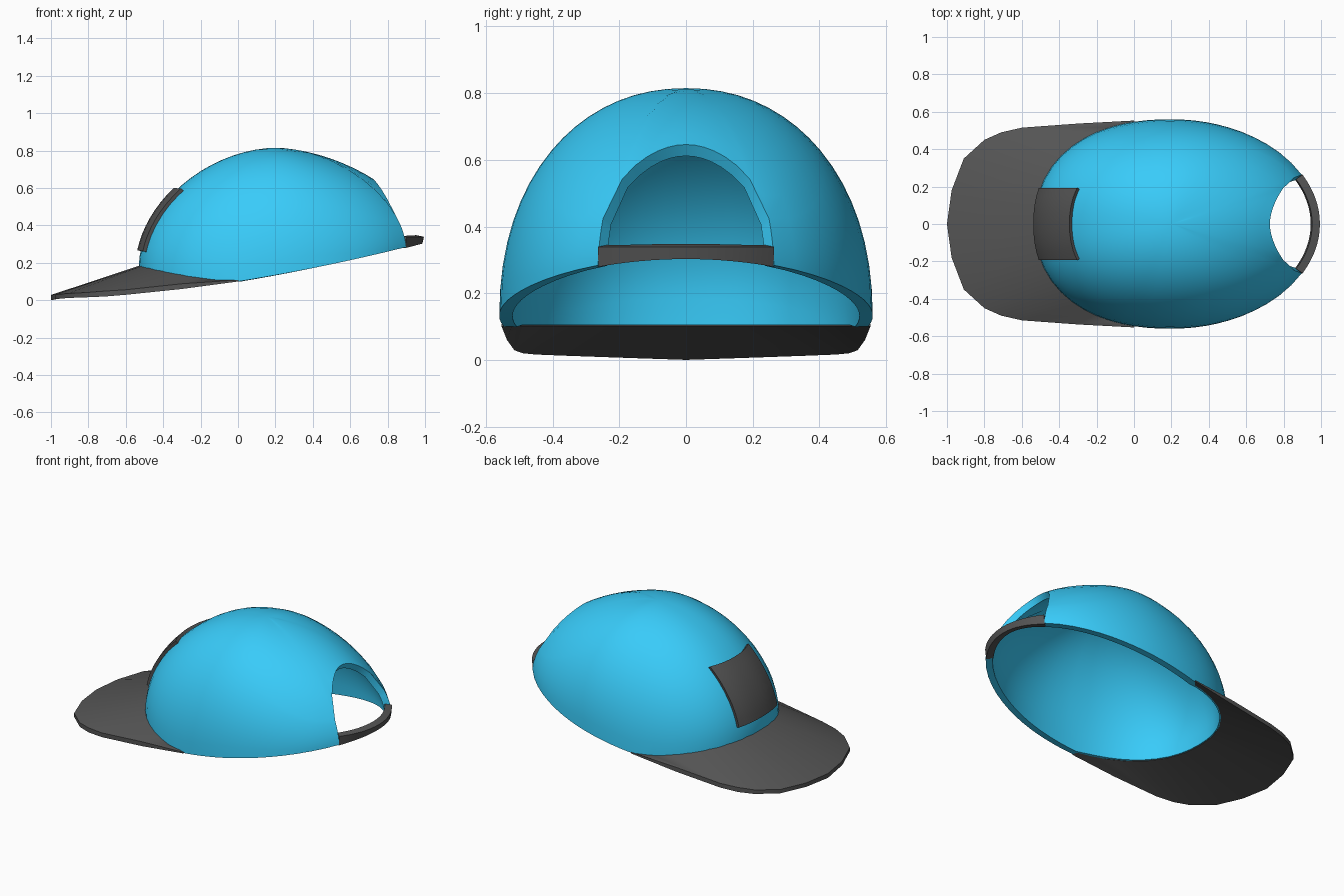
import bpy, bmesh
from math import sin, cos, radians, asin, pi

if "Cube" in bpy.data.objects:
    bpy.data.objects.remove(bpy.data.objects["Cube"])

APEX_X, TOP_Z, HOLE = 0.2, 0.815, radians(20.7)


def rim(a, k=1.0):
    """Point on the lower outline of the crown; a = 0 points to the back (+x)."""
    c, s = cos(a), sin(a)
    length, q = (0.79, 2.0) if c > 0 else (0.73, 2.25)
    r = ((abs(c) / length) ** q + (abs(s) / 0.56) ** q) ** (-1 / q)
    x, y = APEX_X + r * c, r * s
    z = 0.10 + 0.16 * x + 0.05 * x * x if x > 0 else 0.10 - 0.07 * x + 0.17 * x * x
    return APEX_X + r * k * c, y * k, z


def dome(a, phi):
    """Point on the crown, phi = 0 at the rim and 90 degrees at the apex."""
    c = cos(a)
    p = 2.13 - (0.42 if c > 0 else 0.30) * c * c
    x, y, z = rim(a, max(cos(phi), 0.0) ** (2 / p))
    return x, y, z + (TOP_Z - z) * sin(phi) ** (2 / p)


def sheet(name, cols, closed=False, skip=None, thick=0.0, offset=-1, color=None):
    """Skin a grid of point columns into a shell."""
    bm = bmesh.new()
    vs = [[bm.verts.new(p) for p in col] for col in cols]
    n = len(vs)
    for i in range(n if closed else n - 1):
        for j in range(len(vs[0]) - 1):
            if not (skip and skip(i, j)):
                k = (i + 1) % n
                bm.faces.new((vs[i][j], vs[k][j], vs[k][j + 1], vs[i][j + 1]))
    bmesh.ops.delete(bm, geom=[v for v in bm.verts if not v.link_faces], context='VERTS')
    bmesh.ops.remove_doubles(bm, verts=bm.verts, dist=0.0008)
    return finish(name, bm, thick, offset, color)


def finish(name, bm, thick, offset, color):
    me = bpy.data.meshes.new(name)
    bm.to_mesh(me)
    bm.free()
    ob = bpy.data.objects.new(name, me)
    bpy.context.collection.objects.link(ob)
    me.materials.append(color)
    bpy.ops.object.select_all(action='DESELECT')
    ob.select_set(True)
    bpy.context.view_layer.objects.active = ob
    if thick:
        m = ob.modifiers.new("thickness", 'SOLIDIFY')
        m.thickness, m.offset = thick, offset
        bpy.ops.object.modifier_apply(modifier=m.name)
    bpy.ops.object.shade_smooth_by_angle(angle=radians(35))
    return ob


blue = bpy.data.materials.new("blue_cloth")
blue.diffuse_color = (0.04, 0.6, 0.95, 1)
blue.use_nodes = True
blue.node_tree.nodes["Principled BSDF"].inputs["Base Color"].default_value = blue.diffuse_color
dark = bpy.data.materials.new("dark_cloth")
dark.diffuse_color = (0.09, 0.09, 0.09, 1)
dark.use_nodes = True
dark.node_tree.nodes["Principled BSDF"].inputs["Base Color"].default_value = dark.diffuse_color

# Crown: rows bend to follow the arch of the back opening
NH, NR, LOW, HIGH = 14, 50, 8, 9
angles = [-HOLE + 2 * HOLE * i / NH for i in range(NH)]
angles += [HOLE + (2 * pi - 2 * HOLE) * i / NR for i in range(NR)]
columns = []
for a in angles:
    d = min(abs(a), 2 * pi - abs(a))
    if d < HOLE - 1e-6:
        bend = radians(18 + 27 * (1 - (d / HOLE) ** 2) ** 0.5)
    else:
        t = min((d - HOLE) / radians(60), 1)
        bend = radians(18 + 27 * t * t * (3 - 2 * t))
    phis = [bend * j / LOW for j in range(LOW + 1)]
    phis += [bend + (pi / 2 - bend) * j / HIGH for j in range(1, HIGH + 1)]
    x, y, z = rim(a)
    low = min(z, 0.105) if x < 0 else z  # skirt hidden behind the brim
    columns.append([(x, y, low)] + [dome(a, p) for p in phis])
sheet("crown", columns, closed=True, skip=lambda i, j: i < NH and j <= LOW,
      thick=0.04, color=blue)

# Strap closing the back opening
strap = []
for i in range(17):
    x, y, z = rim(-HOLE + 2 * HOLE * i / 16)
    strap.append([(x - 0.004, y, z - 0.005), (x + 0.004, y, 0.339)])
sheet("back_strap", strap, thick=0.042, color=dark)

# Brim: wedge between the crown front and the outer outline
half = [(0.0, 0.553, 0.100, 0.108), (-0.3, 0.537, 0.060, 0.088), (-0.6, 0.515, 0.029, 0.056),
        (-0.71, 0.49, 0.020, 0.049), (-0.8, 0.45, 0.016, 0.042),
        (-0.91, 0.35, 0.012, 0.036), (-0.975, 0.18, 0.006, 0.031)]
outline = half + [(-1.0, 0.0, 0.0, 0.028)] + [(x, -y, b, t) for x, y, b, t in reversed(half)]
bm = bmesh.new()
rings = []
for i, (x, y, bottom, top) in enumerate(outline):
    a = radians(110 + 140 * i / (len(outline) - 1))
    ix, iy, iz = rim(a, 0.988)
    jx, jy, _ = rim(a, 0.955)
    rings.append([bm.verts.new(p) for p in
                  ((ix, iy, iz + 0.002), (x, y, top), (x, y, bottom), (jx, jy, 0.102))])
for p, q in zip(rings, rings[1:]):
    for j in range(4):
        bm.faces.new((p[j], q[j], q[(j + 1) % 4], p[(j + 1) % 4]))
bm.faces.new(rings[0])
bm.faces.new(rings[-1])
bmesh.ops.recalc_face_normals(bm, faces=bm.faces)
finish("brim", bm, 0, 0, dark)

# Front patch hugging the crown
patch = []
for i in range(9):
    y = 0.188 - 0.376 * i / 8
    col = []
    for j in range(9):
        phi, a = radians(8.5 + 33 * j / 8), pi
        for _ in range(6):
            px, py, _z = dome(a, phi)
            a = pi - asin(y / ((px - APEX_X) ** 2 + py * py) ** 0.5)
        col.append(dome(a, phi))
    patch.append(col)
sheet("front_patch", patch, thick=0.04, offset=-0.1, color=dark)
